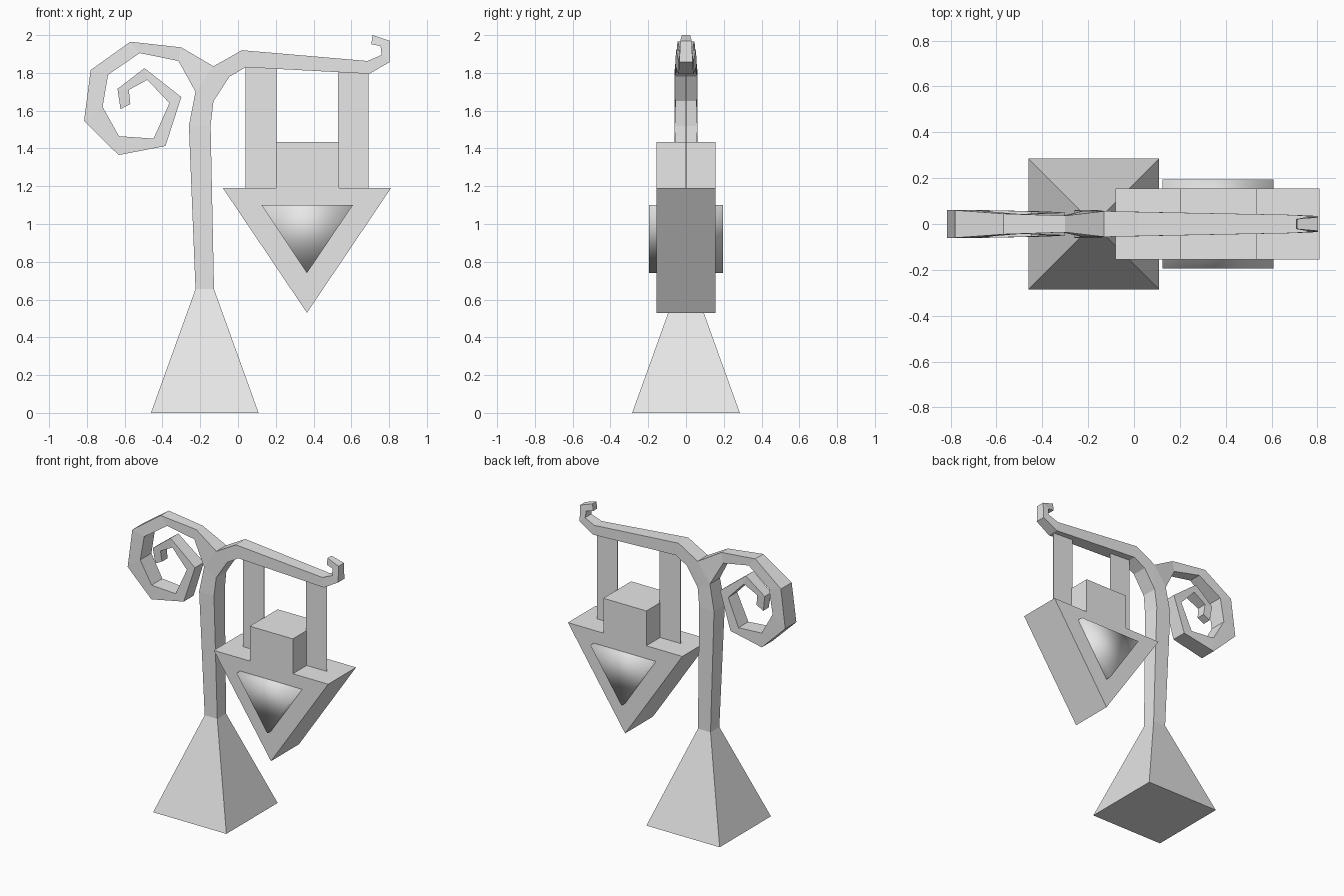
import bpy, bmesh

cube = bpy.data.objects.get("Cube")
if cube:
    bpy.data.objects.remove(cube, do_unlink=True)

stone = bpy.data.materials.new("plain_grey")
stone.use_nodes = True
stone.diffuse_color = (0.8, 0.8, 0.8, 1)
stone.node_tree.nodes["Principled BSDF"].inputs["Base Color"].default_value = (0.8, 0.8, 0.8, 1)


def finish(name, bm):
    bmesh.ops.remove_doubles(bm, verts=bm.verts, dist=0.0005)
    bmesh.ops.recalc_face_normals(bm, faces=bm.faces)
    mesh = bpy.data.meshes.new(name)
    bm.to_mesh(mesh)
    bm.free()
    mesh.materials.append(stone)
    obj = bpy.data.objects.new(name, mesh)
    bpy.context.collection.objects.link(obj)
    return obj


def prism(name, outline, half):
    """Extrude an x-z outline from y = -half to y = half."""
    bm = bmesh.new()
    front = [bm.verts.new((x, -half, z)) for x, z in outline]
    back = [bm.verts.new((x, half, z)) for x, z in outline]
    bm.faces.new(front)
    bm.faces.new(back[::-1])
    for i in range(len(outline)):
        j = (i + 1) % len(outline)
        bm.faces.new((front[i], front[j], back[j], back[i]))
    return finish(name, bm)


def rect(x0, x1, z0, z1):
    return [(x0, z0), (x1, z0), (x1, z1), (x0, z1)]


def loft(bm, sections, cap_start=False, cap_end=False):
    """Bridge four-sided sections: edge point a, edge point b, half depth."""
    rings = [[bm.verts.new(p) for p in ((ax, -h, az), (bx, -h, bz), (bx, h, bz), (ax, h, az))]
             for ax, az, bx, bz, h in sections]
    for r, s in zip(rings, rings[1:]):
        for i in range(4):
            j = (i + 1) % 4
            bm.faces.new((r[i], r[j], s[j], s[i]))
    if cap_start:
        bm.faces.new(rings[0])
    if cap_end:
        bm.faces.new(rings[-1])


# Tapered square base
bm = bmesh.new()
cx = -0.176
lower, upper = [[bm.verts.new((cx + sx * h, sy * h, z))
                 for sx, sy in ((-1, -1), (1, -1), (1, 1), (-1, 1))]
                for h, z in ((0.285, 0), (0.049, 0.655))]
bm.faces.new(lower)
bm.faces.new(upper)
for i in range(4):
    j = (i + 1) % 4
    bm.faces.new((lower[i], lower[j], upper[j], upper[i]))
finish("base", bm)

# Forked post: trunk, hooked arm and curling branch meet at a triangular crotch
H = 0.056
left, right, crotch = (-0.225, 1.70), (-0.13, 1.65), (-0.13, 1.835)
bm = bmesh.new()
loft(bm, [(-0.225, 0.655, -0.127, 0.655, 0.049),
          (-0.26, 1.52, -0.145, 1.52, 0.06),
          (*left, *right, H)], cap_start=True)
loft(bm, [(*crotch, *right, H),
          (-0.055, 1.877, -0.045, 1.78, 0.055),
          (0.02, 1.92, 0.04, 1.83, 0.053),
          (0.685, 1.863, 0.695, 1.795, 0.04),
          (0.76, 1.895, 0.803, 1.857, 0.035),
          (0.755, 1.942, 0.803, 1.97, 0.03),
          (0.706, 1.952, 0.712, 2.0, 0.022)], cap_end=True)
loft(bm, [(*crotch, *left, H),
          (-0.30, 1.935, -0.315, 1.863, 0.036),
          (-0.57, 1.965, -0.52, 1.905, 0.045),
          (-0.78, 1.815, -0.688, 1.79, 0.06),
          (-0.815, 1.545, -0.717, 1.62, 0.062),
          (-0.632, 1.365, -0.63, 1.465, 0.06),
          (-0.384, 1.413, -0.447, 1.452, 0.055),
          (-0.30, 1.672, -0.363, 1.64, 0.05),
          (-0.495, 1.825, -0.48, 1.763, 0.043),
          (-0.638, 1.715, -0.578, 1.71, 0.036),
          (-0.622, 1.608, -0.57, 1.635, 0.03)], cap_end=True)
for y in (-H, H):
    bm.faces.new([bm.verts.new((x, y, z)) for x, z in (left, right, crotch)])
finish("forked_post", bm)

# Flat hanging straps
prism("right_strap", rect(0.04, 0.205, 1.19, 1.83), 0.002)
prism("left_strap", rect(0.53, 0.692, 1.19, 1.803), 0.002)

# Arrow-shaped sign: square block above a downward triangle
prism("sign_block", rect(0.2, 0.535, 1.19, 1.435), 0.155)
prism("sign_triangle", [(-0.08, 1.19), (0.365, 0.53), (0.81, 1.19)], 0.155)

# Softly shaded raised triangle on both faces of the sign
panel = prism("raised_panel", [(0.125, 1.10), (0.365, 0.74), (0.608, 1.10)], 0.195)
for poly in panel.data.polygons:
    poly.use_smooth = True
